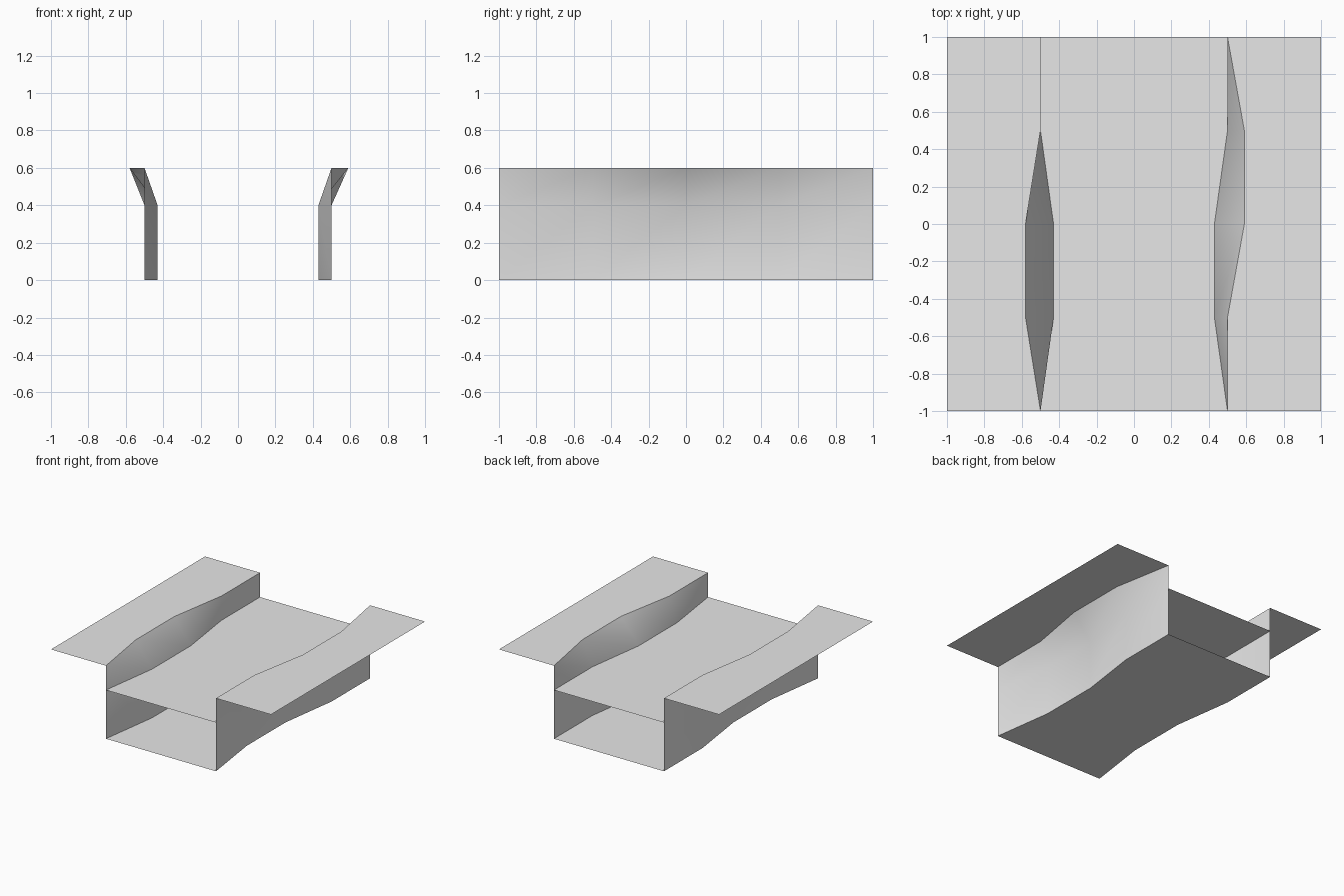
import bpy
import bmesh

cube = bpy.data.objects.get("Cube")
if cube:
    bpy.data.objects.remove(cube, do_unlink=True)

grey = bpy.data.materials.new("light_grey")
grey.use_nodes = True
grey.diffuse_color = (0.8, 0.8, 0.8, 1)
grey.node_tree.nodes["Principled BSDF"].inputs["Base Color"].default_value = (0.8, 0.8, 0.8, 1)

# Stations along the channel and the edge lines at rim and water height
STATIONS = (-1, -0.5, 0, 0.5, 1)
RIM, WATER, BED = 0.6, 0.4, 0
right_rim = (-0.5, -0.58, -0.58, -0.5, -0.5)
right_shore = (-0.5, -0.43, -0.43, -0.5, -0.5)
left_rim = (0.5, 0.5, 0.59, 0.59, 0.5)
left_shore = (0.5, 0.43, 0.43, 0.5, 0.5)


def line(xs, z):
    """Points of one long edge at height z."""
    return [(x, y, z) for x, y in zip(xs, STATIONS)]


def finish(name, bm, smooth=False):
    mesh = bpy.data.meshes.new(name)
    bm.to_mesh(mesh)
    bm.free()
    mesh.materials.append(grey)
    for face in mesh.polygons:
        face.use_smooth = smooth
    bpy.context.collection.objects.link(bpy.data.objects.new(name, mesh))


def loft(name, lines, smooth=False):
    """Sheet of quads spanning successive long edges."""
    bm = bmesh.new()
    rows = [[bm.verts.new(p) for p in pts] for pts in lines]
    for a, b in zip(rows, rows[1:]):
        for i in range(len(a) - 1):
            bm.faces.new((a[i], b[i], b[i + 1], a[i + 1]))
    finish(name, bm, smooth)


# Flat ground on both sides
outer = [1] * len(STATIONS)
loft("right_bank", [line([-x for x in outer], RIM), line(right_rim, RIM)])
loft("left_bank", [line(left_rim, RIM), line(outer, RIM)])

# Water surface and channel bed
loft("water_surface", [line(right_shore, WATER), line(left_shore, WATER)])
loft("channel_bed", [line(right_shore, BED), line(left_shore, BED)])

# Winding walls, sloped above the water and upright below it
loft("right_wall", [line(right_rim, RIM), line(right_shore, WATER), line(right_shore, BED)], True)
loft("left_wall", [line(left_shore, BED), line(left_shore, WATER), line(left_rim, RIM)], True)
